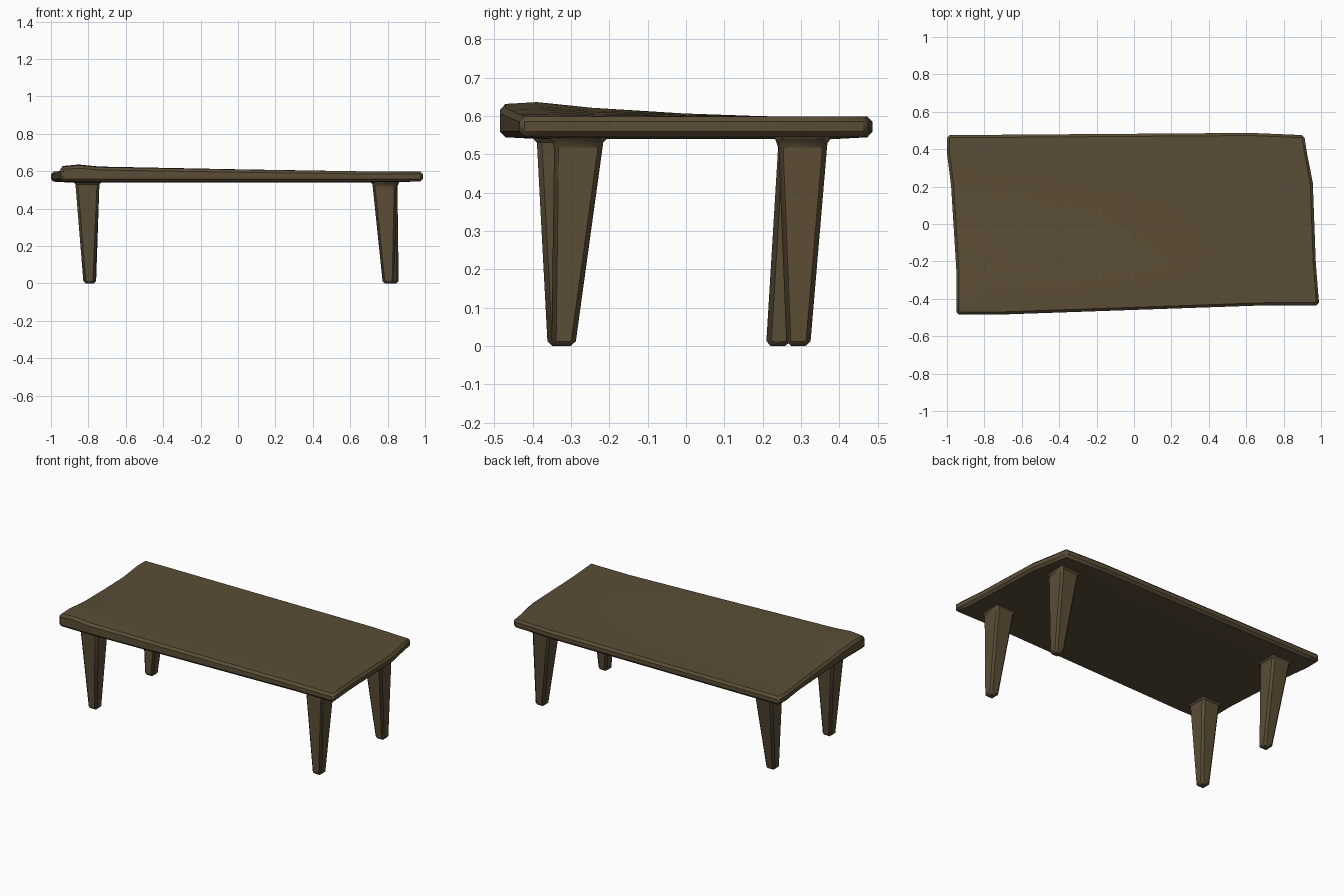
import bpy, bmesh

if "Cube" in bpy.data.objects:
    bpy.data.objects.remove(bpy.data.objects["Cube"])

wood = bpy.data.materials.new("dark brown wood")
wood.diffuse_color = (0.105, 0.075, 0.037, 1)
wood.use_nodes = True
wood.node_tree.nodes["Principled BSDF"].inputs["Base Color"].default_value = wood.diffuse_color


def lerp(a, b, t):
    return a + (b - a) * t


def curve(points, t):
    """Piecewise linear value at t."""
    for (t0, a), (t1, b) in zip(points, points[1:]):
        if t <= t1:
            return lerp(a, b, (t - t0) / (t1 - t0))
    return points[-1][1]


def finish(bm, name, bevel):
    bmesh.ops.recalc_face_normals(bm, faces=bm.faces)
    mesh = bpy.data.meshes.new(name)
    bm.to_mesh(mesh)
    bm.free()
    mesh.materials.append(wood)
    obj = bpy.data.objects.new(name, mesh)
    bpy.context.collection.objects.link(obj)
    mod = obj.modifiers.new("worn edges", "BEVEL")
    mod.width = bevel
    mod.segments = 1
    mod.limit_method = "ANGLE"
    mod.angle_limit = 0.7
    bpy.ops.object.select_all(action="DESELECT")
    obj.select_set(True)
    bpy.context.view_layer.objects.active = obj
    bpy.ops.object.shade_smooth_by_angle(angle=0.35)
    return obj


# Crooked tabletop: grid between four uneven edges, raised at the front left
left = [(0, -.95), (.25, -.95), (.72, -.978), (.9, -1), (1, -1)]
right = [(0, .99), (.25, .972), (.75, .955), (.92, .92), (1, .91)]
front = [(0, -.485), (.11, -.485), (.85, -.435), (1, -.435)]
back = [(0, .475), (.85, .487), (1, .475)]
rise_u = [(0, .75), (.05, 1), (.11, .7), (.5, .3), (.85, 0), (1, 0)]
rise_v = [(0, .85), (.1, 1), (.22, .65), (.5, .2), (.72, 0), (1, 0)]
us = [0, .05, .11, .3, .5, .7, .85, 1]
vs = [0, .1, .25, .5, .72, .9, 1]

bm = bmesh.new()
layers = []
for top in (True, False):
    grid = []
    for v in vs:
        row = []
        for u in us:
            x = lerp(curve(left, v), curve(right, v), u)
            y = lerp(curve(front, u), curve(back, u), v)
            if top:
                z = 0.599 + 0.037 * curve(rise_u, u) * curve(rise_v, v)
            else:
                z = 0.545 if v in (0, 1) or u in (0, 1) else 0.54
            row.append(bm.verts.new((x, y, z)))
        grid.append(row)
    layers.append(grid)
    for j in range(len(vs) - 1):
        for i in range(len(us) - 1):
            bm.faces.new((grid[j][i], grid[j][i + 1], grid[j + 1][i + 1], grid[j + 1][i]))


def rim(g):
    return (g[0] + [r[-1] for r in g[1:]] + g[-1][-2::-1]
            + [r[0] for r in g[-2:0:-1]])


a, b = rim(layers[0]), rim(layers[1])
for i in range(len(a)):
    k = (i + 1) % len(a)
    bm.faces.new((a[i], b[i], b[k], a[k]))
finish(bm, "tabletop", 0.014)


# Tapered leg: centre at floor, centre at top, with a small flare under the top
def leg(name, foot, head):
    bm = bmesh.new()
    rings = []
    for z, c, h in ((0, foot, .031), (.53, head, .064), (.55, head, .082)):
        rings.append([bm.verts.new((c[0] + sx * h, c[1] + sy * h, z))
                      for sx, sy in ((-1, -1), (1, -1), (1, 1), (-1, 1))])
    for lo, hi in zip(rings, rings[1:]):
        for i in range(4):
            k = (i + 1) % 4
            bm.faces.new((lo[i], lo[k], hi[k], hi[i]))
    bm.faces.new(rings[0])
    bm.faces.new(rings[-1])
    finish(bm, name, 0.012)


leg("front_left_leg", (-.795, -.33), (-.805, -.325))
leg("front_right_leg", (.805, -.32), (.783, -.28))
leg("back_left_leg", (-.79, .24), (-.805, .305))
leg("back_right_leg", (.828, .293), (.788, .305))
